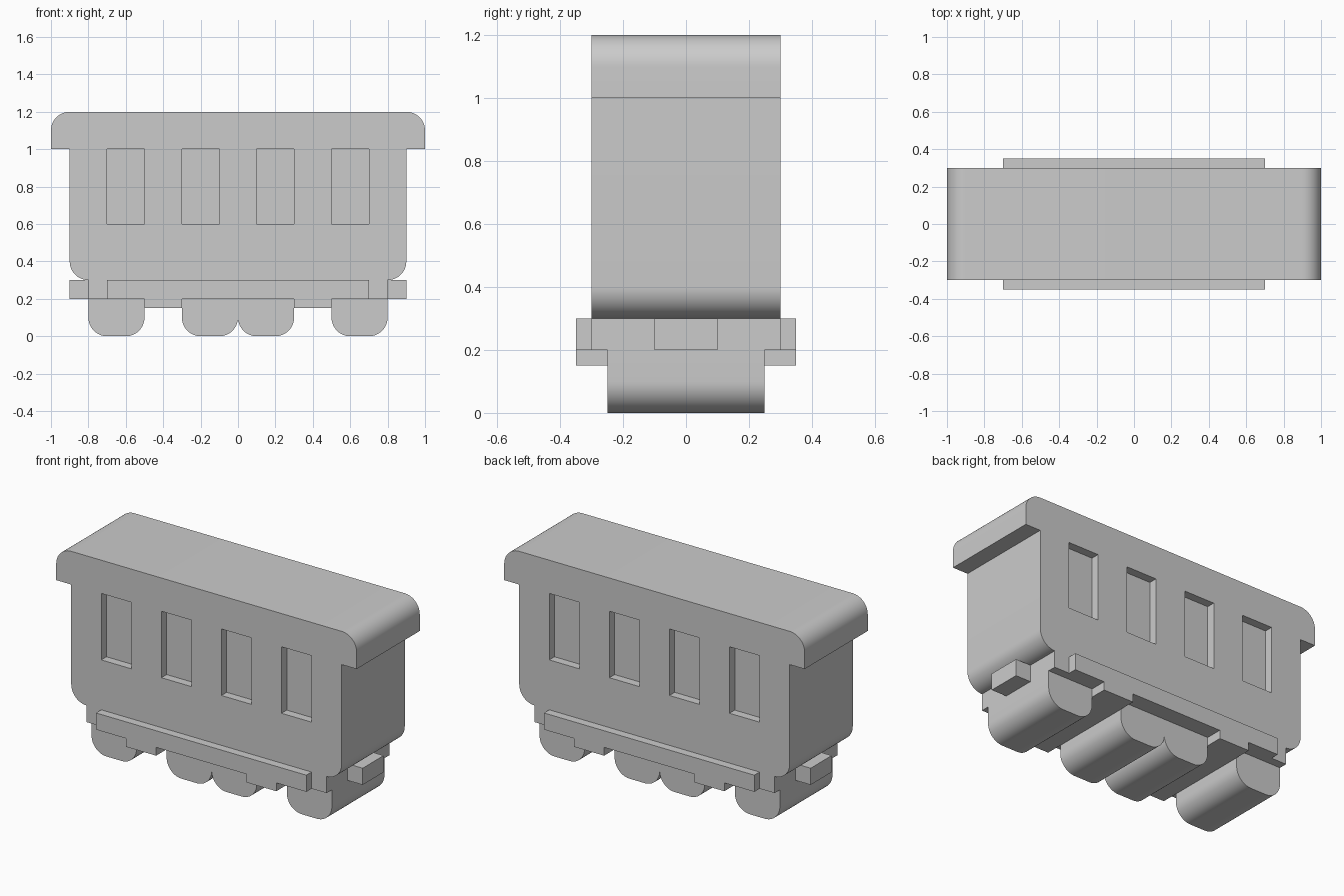
import bpy, bmesh, math

if "Cube" in bpy.data.objects:
    bpy.data.objects.remove(bpy.data.objects["Cube"])

def box(name, x0, x1, y0, y1, z0, z1):
    return extrude(name, [(x0, z0, 0), (x1, z0, 0), (x1, z1, 0), (x0, z1, 0)], y0, y1)

def extrude(name, corners, y0, y1, segs=12):
    """Extrude an x/z outline along y; each corner is (x, z, radius) with square corners rounded."""
    pts, n = [], len(corners)
    for i, (x, z, r) in enumerate(corners):
        if not r:
            pts.append((x, z))
            continue
        dirs = []
        for qx, qz, _ in (corners[i - 1], corners[(i + 1) % n]):
            d = math.hypot(qx - x, qz - z)
            dirs.append(((qx - x) / d, (qz - z) / d))
        (ax, az), (bx, bz) = dirs
        for k in range(segs + 1):
            t = math.pi / 2 * k / segs
            u, v = r * (1 - math.sin(t)), r * (1 - math.cos(t))
            pts.append((x + ax * u + bx * v, z + az * u + bz * v))
    bm = bmesh.new()
    face = bm.faces.new([bm.verts.new((x, y0, z)) for x, z in pts])
    ret = bmesh.ops.extrude_face_region(bm, geom=[face])
    moved = [g for g in ret["geom"] if isinstance(g, bmesh.types.BMVert)]
    bmesh.ops.translate(bm, vec=(0, y1 - y0, 0), verts=moved)
    bmesh.ops.recalc_face_normals(bm, faces=bm.faces)
    mesh = bpy.data.meshes.new(name)
    bm.to_mesh(mesh)
    bm.free()
    ob = bpy.data.objects.new(name, mesh)
    bpy.context.collection.objects.link(ob)
    return ob

def smooth(ob):
    bpy.ops.object.select_all(action='DESELECT')
    ob.select_set(True)
    bpy.context.view_layer.objects.active = ob
    bpy.ops.object.shade_smooth_by_angle(angle=math.radians(30))

# Carriage body with overhanging rounded roof
body = extrude("carriage_body", [
    (-0.9, 0.3, 0.1), (0.9, 0.3, 0.1), (0.9, 1.0, 0), (1.0, 1.0, 0),
    (1.0, 1.2, 0.1), (-1.0, 1.2, 0.1), (-1.0, 1.0, 0), (-0.9, 1.0, 0)], -0.3, 0.3)

# Window recesses on both long sides
for x in (-0.6, -0.2, 0.2, 0.6):
    for s in (-1, 1):
        ya, yb = sorted((s * 0.25, s * 0.4))
        cutter = box("window_cutter", x - 0.1, x + 0.1, ya, yb, 0.6, 1.0)
        cutter.hide_render = True
        mod = body.modifiers.new("window", 'BOOLEAN')
        mod.operation = 'DIFFERENCE'
        mod.solver = 'EXACT'
        mod.object = cutter
        bpy.context.view_layer.objects.active = body
        bpy.ops.object.modifier_apply(modifier=mod.name)
        bpy.data.objects.remove(cutter)
smooth(body)

# Chassis plate and wider running board with its lower steps
box("chassis", -0.8, 0.8, -0.3, 0.3, 0.2, 0.3)
extrude("running_board", [
    (-0.7, 0.3, 0), (-0.7, 0.2, 0), (-0.5, 0.2, 0), (-0.5, 0.15, 0),
    (-0.3, 0.15, 0), (-0.3, 0.2, 0), (0.3, 0.2, 0), (0.3, 0.15, 0),
    (0.5, 0.15, 0), (0.5, 0.2, 0), (0.7, 0.2, 0), (0.7, 0.3, 0)], -0.35, 0.35)

# End couplers
box("coupler_left", -0.9, -0.8, -0.1, 0.1, 0.2, 0.3)
box("coupler_right", 0.8, 0.9, -0.1, 0.1, 0.2, 0.3)

# Four rounded wheel blocks
for i, x in enumerate((-0.8, -0.3, 0.0, 0.5)):
    smooth(extrude(f"wheel_{i + 1}", [
        (x, 0.2, 0), (x, 0.0, 0.1), (x + 0.3, 0.0, 0.1), (x + 0.3, 0.2, 0)], -0.25, 0.25))
